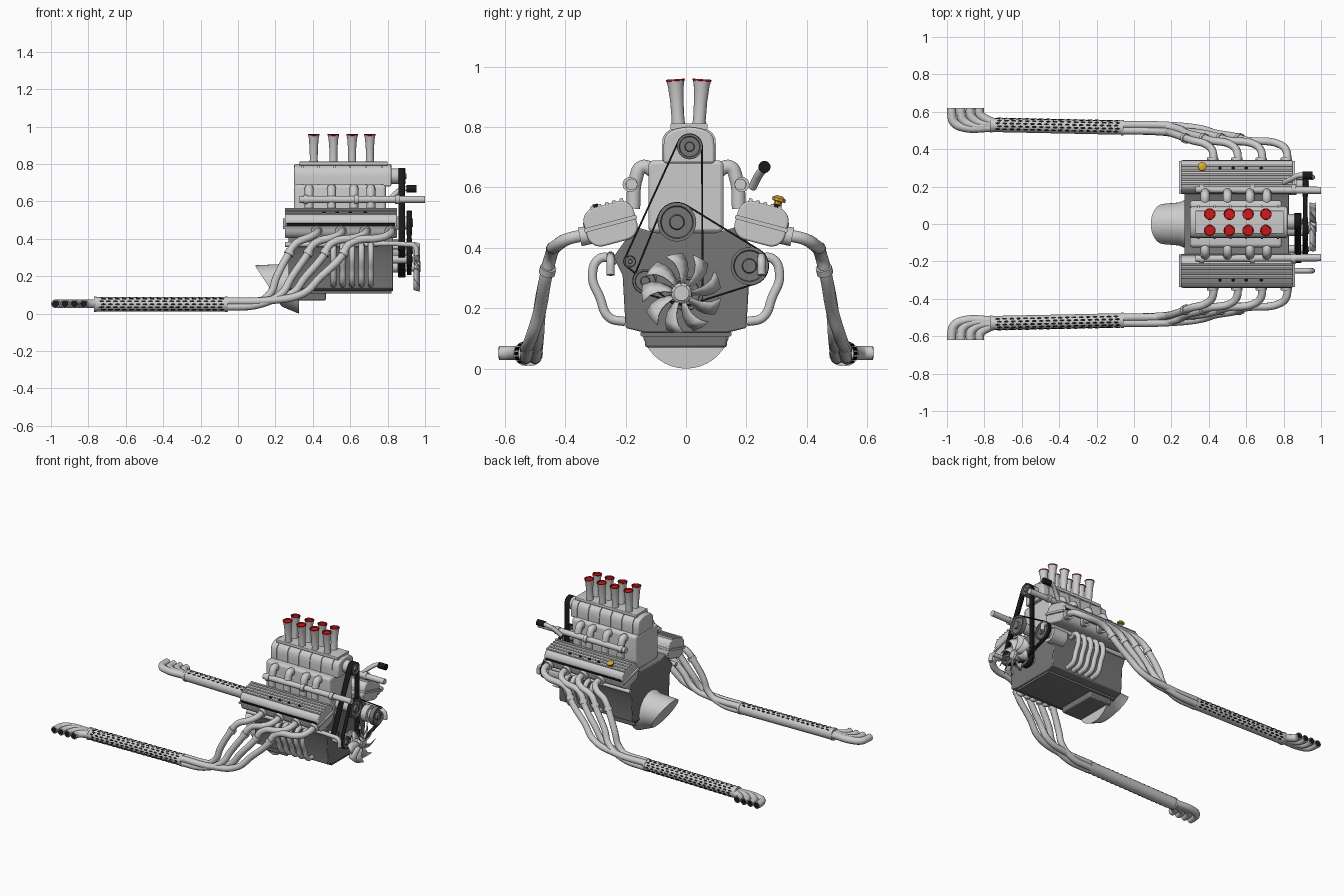
import bpy, bmesh
from math import sin, cos, pi, tau, radians
from mathutils import Vector, Matrix
from mathutils.geometry import convex_hull_2d

if "Cube" in bpy.data.objects:
    bpy.data.objects.remove(bpy.data.objects["Cube"])


def material(name, rgb):
    m = bpy.data.materials.new(name)
    m.use_nodes = True
    m.diffuse_color = (*rgb, 1)
    m.node_tree.nodes["Principled BSDF"].inputs["Base Color"].default_value = (*rgb, 1)
    return m


BLACK = material("black", (.01, .01, .01))
DARK = material("dark_iron", (.18, .18, .18))
RED = material("red", (.6, .01, .01))
GOLD = material("gold", (.7, .4, .03))


def finish(name, bm, mat=None, bevel=0):
    bmesh.ops.recalc_face_normals(bm, faces=bm.faces)
    mesh = bpy.data.meshes.new(name)
    bm.to_mesh(mesh)
    bm.free()
    ob = bpy.data.objects.new(name, mesh)
    bpy.context.collection.objects.link(ob)
    if mat:
        mesh.materials.append(mat)
    if bevel:
        mod = ob.modifiers.new("bevel", "BEVEL")
        mod.width, mod.segments = bevel, 2
    return ob


def prism(name, profile, x0, x1, mat=None, bevel=0):
    """Extrude a (y, z) outline along x."""
    bm = bmesh.new()
    face = bm.faces.new([bm.verts.new((x0, y, z)) for y, z in profile])
    new = bmesh.ops.extrude_face_region(bm, geom=[face])["geom"]
    bmesh.ops.translate(bm, vec=(x1 - x0, 0, 0), verts=[v for v in new if isinstance(v, bmesh.types.BMVert)])
    return finish(name, bm, mat, bevel)


def lathe(name, start, axis, profile, mat=None, seg=24):
    """Revolve (radius, distance) pairs round an axis, with closed ends."""
    start, axis = Vector(start), Vector(axis).normalized()
    turn = axis.to_track_quat("Z", "Y")
    bm = bmesh.new()
    rings = [[bm.verts.new(start + turn @ Vector((r * cos(tau * i / seg), r * sin(tau * i / seg), h)))
              for i in range(seg)] for r, h in profile]
    for a, b in zip(rings, rings[1:]):
        for i in range(seg):
            j = (i + 1) % seg
            bm.faces.new((a[i], a[j], b[j], b[i]))
    bm.faces.new(rings[0])
    bm.faces.new(rings[-1])
    return finish(name, bm, mat)


def rod(name, a, b, r, mat=None, r2=None, seg=24):
    d = Vector(b) - Vector(a)
    return lathe(name, a, d, [(r, 0), (r if r2 is None else r2, d.length)], mat, seg)


def tube(name, points, r, mat=None):
    cu = bpy.data.curves.new(name, "CURVE")
    cu.dimensions = "3D"
    cu.bevel_depth, cu.bevel_resolution, cu.resolution_u = r, 3, 8
    cu.use_fill_caps = True
    sp = cu.splines.new("BEZIER")
    sp.bezier_points.add(len(points) - 1)
    for p, co in zip(sp.bezier_points, points):
        p.co = co
        p.handle_left_type = p.handle_right_type = "AUTO"
    ob = bpy.data.objects.new(name, cu)
    bpy.context.collection.objects.link(ob)
    if mat:
        cu.materials.append(mat)
    return ob


def rounded(w, h, r, n=5):
    """Rounded rectangle outline with half sizes w, h."""
    out = []
    for k, (sx, sy) in enumerate(((1, 1), (-1, 1), (-1, -1), (1, -1))):
        for i in range(n + 1):
            a = pi / 2 * (k + i / n)
            out.append((sx * (w - r) + r * cos(a), sy * (h - r) + r * sin(a)))
    return out


def shift(profile, y, z):
    return [(a + y, b + z) for a, b in profile]


# Block, oil pan and bell housing
half = [(.14, .12), (.2, .135), (.21, .31), (.24, .37), (.17, .47), (.1, .45)]
prism("engine_block", half + [(-y, z) for y, z in reversed(half)], .27, .83, DARK, .005)
prism("oil_pan", [(-.14, .13), (-.135, .07), (.135, .07), (.14, .13)], .3, .47, DARK, .008)
prism("pan_rail", shift(rounded(.15, .008, .004), 0, .115), .28, .82, DARK)
bell = lathe("bell_housing", (.09, 0, .15), (1, 0, 0), [(.108, 0), (.115, .15), (.15, .235)], None, 40)
for v in bell.data.vertices:
    if v.co.x < .1:
        v.co.x += (.258 - v.co.z) * .65

# Intake box, supercharger and its fins
prism("intake_box", shift(rounded(.125, .12, .02), 0, .57), .3, .79, None, .012)
case = [(-.085, .68), (.085, .68)] + [(.085 * cos(pi * i / 12), .73 + .07 * sin(pi * i / 12) ** .6) for i in range(13)]
case = shift(case, .01, 0)
prism("supercharger", case, .3, .82, None, .008)
for i in range(6):
    fin = [(.01 + (y - .01) * 1.06, .68 + (z - .68) * 1.04) for y, z in case]
    prism("supercharger_fin", fin, .34 + .085 * i, .35 + .085 * i)
prism("throttle_plate", shift(rounded(.062, .01, .005), .01, .802), .33, .8)
rod("supercharger_snout", (.8, .012, .735), (.87, .012, .735), .042)

# Intake trumpets with red rims
for x in (.405, .51, .61, .705):
    for y, lean in ((-.025, -.01), (.043, .01)):
        base, axis = (x, y, .805), (0, lean, .15)
        lathe("trumpet", base, axis, [(.023, 0), (.021, .02), (.022, .08), (.026, .13), (.03, .15),
                                      (.026, .15), (.019, .1), (.017, .04)], None, 20)
        lathe("trumpet_rim", base, axis, [(.027, .146), (.031, .149), (.031, .154), (.026, .154), (.025, .146)], RED, 20)

# Parts on both banks
tilt = radians(15)


def on_head(x, u, v, s):
    """Point on a cylinder head: u outwards, v out of the cover."""
    return (x, s * (.25 + u * cos(tilt) + v * sin(tilt)), .48 - u * sin(tilt) + v * cos(tilt))


for s in (-1, 1):
    def section(w, h, r, u=0, v=0):
        return [on_head(0, a + u, b + v, s)[1:] for a, b in rounded(w, h, r)]

    prism("cylinder_head", section(.086, .066, .045), .25, .85, None, .006)
    prism("cover_lip", section(.09, .007, .005), .24, .86)
    for u in (-.055, -.03, -.005, .02, .045):
        prism("cover_rib", section(.006, .006, .003, u, .066), .25, .85)
    prism("cover_groove", section(.002, .008, .001, .086, .018), .26, .84, BLACK)
    for x in (.46, .53, .6, .68):
        rod("cover_bolt", on_head(x, .033, .05, s), on_head(x, .033, .076, s), .009, BLACK, seg=12)

    # Intake runners and long water pipes
    for x in (.38, .5, .62, .71):
        tube("intake_runner", [(x, s * .1, .65), (x, s * .145, .668), (x, s * .166, .63), (x, s * .175, .53)], .024)
    rod("upper_pipe", (.33, s * .185, .61), (1, s * .18, .61), .019)
    for x in (.35, .62, .84):
        rod("pipe_clamp", (x, s * .185, .61), (x + .025, s * .185, .61), .025)
    tube("lower_pipe", [(.25, s * .25, .37), (.6, s * .25, .37), (.9, s * .25, .37), (.945, s * .25, .36), (.955, s * .25, .31)], .014)

    # Side loops on the block
    for x in (.51, .56, .61, .66, .71):
        loop = [(.23, .36), (.285, .365), (.31, .31), (.285, .235), (.255, .17), (.2, .155)]
        tube("block_side_loop", [(x, s * y, z) for y, z in loop], .016)

    # Exhaust headers gathering into the sleeve
    for i, (port, drop) in enumerate(zip((.42, .55, .68, .815), (.28, .38, .47, .57))):
        jy, jz = (i % 2 - .5) * .03, (i // 2 - .5) * .03
        path = [(port, .31, .445), (port, .39, .43), (port - .035, .425, .41), (drop + .03, .447, .375), (drop - .02, .465, .3),
                (drop * .8 - .02, .485, .19), (drop * .62, .5 + jy * .6, .11),
                (drop * .3, .512 + jy, .06 + jz * .7), (-.07, .515 + jy, .05 + jz)]
        tube("exhaust_header", [(x, s * y, z) for x, y, z in path], .021)
        rod("exhaust_port", (port, s * .31, .445), (port, s * .352, .436), .031)
        rod("header_collar", (drop + .002, s * .456, .335), (drop - .01, s * .461, .315), .027)

    # Perforated sleeve, with slots on the outer and upper side
    a, b = Vector((-.055, s * .515, .05)), Vector((-.77, s * .53, .05))
    rod("exhaust_sleeve", a, b, .038)
    for t in (.005, .985):
        rod("sleeve_band", a.lerp(b, t - .005), a.lerp(b, t + .015), .041)
    bm = bmesh.new()
    for k in range(8):
        ang = radians(-50 + 25 * k)
        for i in range(18):
            p = a.lerp(b, .045 + .052 * (i + .25 * (k % 2))) + .038 * Vector((0, s * cos(ang), sin(ang)))
            bmesh.ops.create_uvsphere(bm, u_segments=8, v_segments=5, radius=1,
                                      matrix=Matrix.Translation(p) @ Matrix.Rotation(s * (ang - pi / 2), 4, "X")
                                      @ Matrix.Diagonal((.014, .006, .002, 1)))
    finish("sleeve_slots", bm, BLACK)

    # Outward-turned exhaust tips
    for i in range(4):
        x, y = -.825 - .05 * i, .546 - .01 * i
        path = [(-.76, y), (x + .06, y + .002), (x + .012, y + .028), (x, .59), (x, .62)]
        tube("exhaust_tip", [(px, s * py, .052) for px, py in path], .024)
        rod("tip_opening", (x, s * .615, .052), (x, s * .6205, .052), .019, BLACK)

# Oil filler cap
lathe("oil_cap", on_head(.365, .035, .06, 1), (0, sin(tilt), cos(tilt)), [(.014, 0), (.014, .025), (.024, .027), (.024, .036), (.01, .045)], GOLD, 10)

# Pulleys and belts
top, idler, crank = (.012, .735, .041), (-.185, .355, .02), (0, .25, .055)
blower, pump, alternator = (-.03, .485, .064), (-.135, .29, .04), (.21, .34, .062)


def pulley(name, spec, x0, x1, back):
    y, z, r = spec
    rod(name + "_shaft", (back, y, z), (x0, y, z), r * .55)
    lathe(name, (x0, y, z), (1, 0, 0), [(r, 0), (r, x1 - x0), (r * .85, x1 - x0), (r * .8, x1 - x0 - .008),
                                        (r * .4, x1 - x0 - .008), (r * .35, x1 - x0 + .005)], DARK, 28)


def belt(name, wheels, x0, x1):
    pts = [(y + r * cos(tau * i / 32), z + r * sin(tau * i / 32)) for y, z, r in wheels for i in range(32)]
    bm = bmesh.new()
    pairs = [[bm.verts.new((x, *pts[i])) for x in (x0, x1)] for i in convex_hull_2d(pts)]
    for p, q in zip(pairs, pairs[1:] + pairs[:1]):
        bm.faces.new((p[0], q[0], q[1], p[1]))
    mod = finish(name, bm, BLACK).modifiers.new("thickness", "SOLIDIFY")
    mod.thickness, mod.offset = .006, 0


for name, spec in (("top_pulley", top), ("idler_pulley", idler), ("crank_pulley", crank)):
    pulley(name, spec, .855, .895, .8)
for name, spec in (("blower_pulley", blower), ("pump_pulley", pump), ("alternator_pulley", alternator)):
    pulley(name, spec, .9, .93, .78)
rod("alternator_body", (.76, .21, .34), (.87, .21, .34), .055)
belt("drive_belt", (top, idler, crank), .857, .893)
belt("accessory_belt", (blower, pump, alternator, (0, .25, .04)), .903, .927)

# Cooling fan
fy, fz = -.015, .25
lathe("fan_hub", (.85, fy, fz), (1, 0, 0), [(.025, 0), (.025, .09), (.034, .09), (.034, .12), (.025, .127)])
bm = bmesh.new()
for k in range(9):
    rows = []
    for t in (0, .25, .5, .75, 1):
        r, mid, wide = .028 + .104 * t, tau * k / 9 + .35 * t * t, .2 + .02 * t
        rows.append([bm.verts.new((.958 + .016 * e, fy + r * cos(mid + e * wide), fz + r * sin(mid + e * wide)))
                     for e in (-1, 0, 1)])
    for p, q in zip(rows, rows[1:]):
        for j in range(2):
            bm.faces.new((p[j], p[j + 1], q[j + 1], q[j]))
finish("fan_blades", bm).modifiers.new("thickness", "SOLIDIFY").thickness = .004

# Thermostat pipe with a black cap
tube("thermostat_pipe", [(.8, .22, .6), (.84, .24, .64), (.88, .26, .665), (.93, .26, .668)], .014)
rod("thermostat_cap", (.9, .26, .668), (.955, .26, .668), .02, BLACK)

# Smooth shading with sharp edges kept
bpy.ops.object.select_all(action="DESELECT")
for ob in bpy.context.collection.objects:
    if ob.type == "MESH":
        ob.select_set(True)
        bpy.context.view_layer.objects.active = ob
bpy.ops.object.shade_smooth_by_angle(angle=radians(35))
